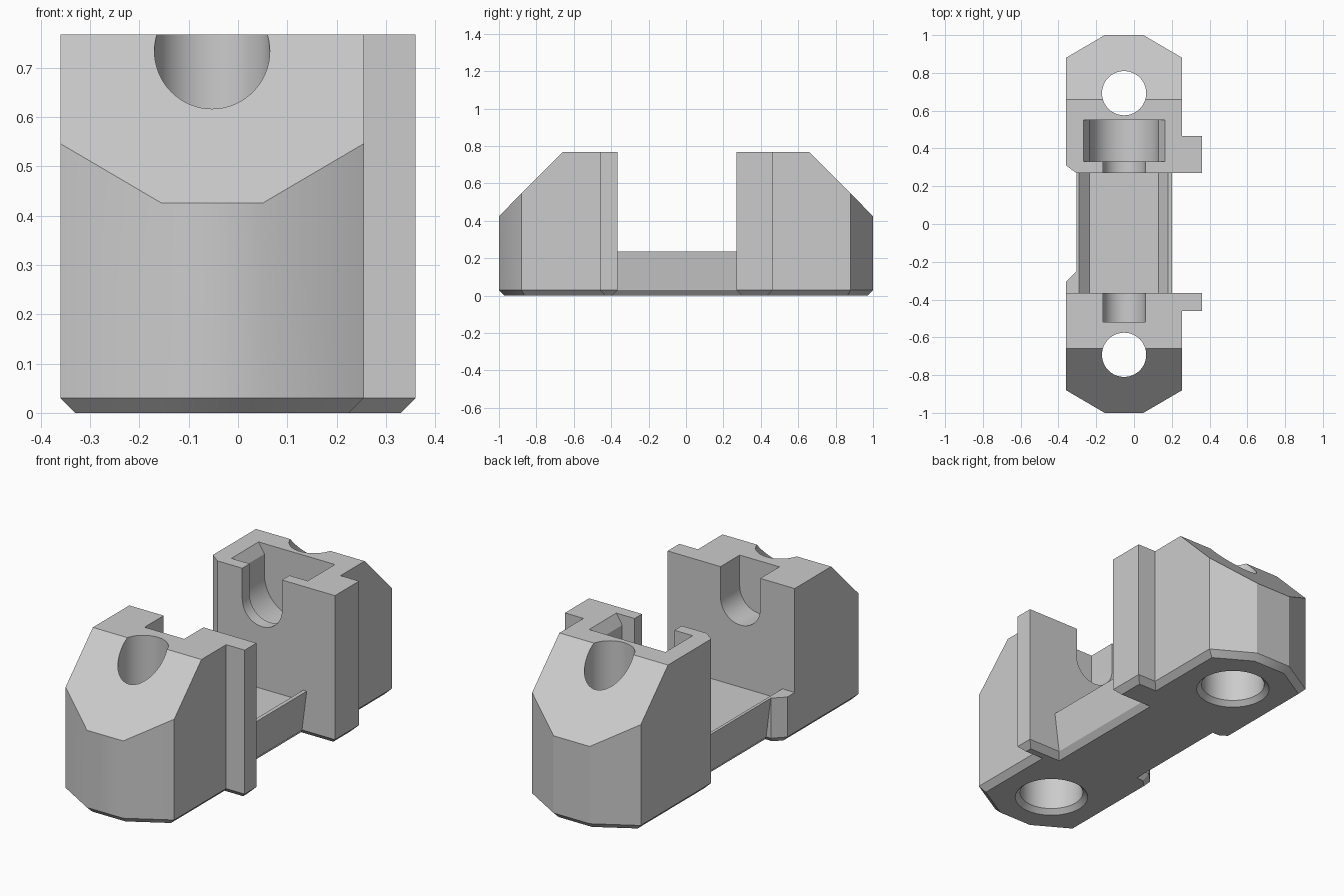
import bpy, bmesh, math
from mathutils import Vector

cube = bpy.data.objects.get("Cube")
if cube:
    bpy.data.objects.remove(cube, do_unlink=True)

CX = -0.0525      # centre line of the block
TOP = 0.767
RIM = 0.235       # bridge height
Y0, Y1 = -0.365, 0.27   # inner faces of the two blocks

grey = bpy.data.materials.new("plain_grey")
grey.use_nodes = True
grey.diffuse_color = (0.6, 0.6, 0.6, 1)
grey.node_tree.nodes["Principled BSDF"].inputs["Base Color"].default_value = (0.6, 0.6, 0.6, 1)


def prism(name, points, start, extent, bevel=0.0):
    """Extrude a closed loop of 3D points along a vector, bevelling the bottom rim."""
    bm = bmesh.new()
    face = bm.faces.new([bm.verts.new(p) for p in points])
    new = bmesh.ops.extrude_face_region(bm, geom=[face])["geom"]
    bmesh.ops.translate(bm, vec=extent, verts=[g for g in new if isinstance(g, bmesh.types.BMVert)])
    bmesh.ops.translate(bm, vec=start, verts=bm.verts)
    bmesh.ops.recalc_face_normals(bm, faces=bm.faces)
    if bevel:
        rim = [e for e in bm.edges if all(v.co.z < 0.001 for v in e.verts)]
        bmesh.ops.bevel(bm, geom=rim, offset=bevel, segments=1, affect='EDGES')
    mesh = bpy.data.meshes.new(name)
    bm.to_mesh(mesh)
    bm.free()
    mesh.materials.append(grey)
    obj = bpy.data.objects.new(name, mesh)
    bpy.context.collection.objects.link(obj)
    return obj


def plan(name, outline, height):
    return prism(name, [(x, y, 0) for x, y in outline], (0, 0, 0), (0, 0, height), 0.03)


def along_y(name, profile, y0, y1):
    return prism(name, [(x, 0, z) for x, z in profile], (0, y0, 0), (0, y1 - y0, 0))


def revolve_down(name, y, profile, sides=64):
    """Vertical bore from (radius, z) pairs, closed at both ends."""
    bm = bmesh.new()
    rings = [[bm.verts.new((CX + r * math.cos(a), y + r * math.sin(a), z))
              for a in (2 * math.pi * i / sides for i in range(sides))] for r, z in profile]
    for low, high in zip(rings, rings[1:]):
        for i in range(sides):
            j = (i + 1) % sides
            bm.faces.new((low[i], low[j], high[j], high[i]))
    bm.faces.new(rings[0][::-1])
    bm.faces.new(rings[-1])
    bmesh.ops.recalc_face_normals(bm, faces=bm.faces)
    mesh = bpy.data.meshes.new(name)
    bm.to_mesh(mesh)
    bm.free()
    mesh.materials.append(grey)
    obj = bpy.data.objects.new(name, mesh)
    bpy.context.collection.objects.link(obj)
    return obj


def u_profile(radius, z, flare=0.0):
    """Round-bottomed slot, optionally widening at the mouth."""
    arc = [math.pi * (1 + i / 24) for i in range(25)]
    pts = [(CX + radius * math.cos(a), z + radius * math.sin(a)) for a in arc]
    pts.append((CX + radius, TOP - flare * 1.6))
    rise = 0.1
    if flare:
        top = radius + flare * (1 + rise / (flare * 1.6))
    else:
        top = radius
    return pts + [(CX + top, TOP + rise), (CX - top, TOP + rise), (CX - radius, TOP - flare * 1.6)]


def combine(target, other, operation):
    other.hide_render = True
    mod = target.modifiers.new(operation, 'BOOLEAN')
    mod.operation, mod.solver, mod.object = operation, 'EXACT', other
    bpy.context.view_layer.objects.active = target
    bpy.ops.object.modifier_apply(modifier=mod.name)
    bpy.data.objects.remove(other, do_unlink=True)


# Two end blocks with side tabs
body = plan("clamp_body", [(-.36, -.88), (-.155, -1), (.05, -1), (.255, -.88), (.255, -.46),
                           (.36, -.46), (.36, Y0), (-.36, Y0)], TOP)
back = plan("back_block", [(-.36, .88), (-.155, 1), (.05, 1), (.255, .88), (.255, .465),
                           (.36, .465), (.36, Y1), (-.305, Y1), (-.36, .31)], TOP)
# Low corner pad and undercut bridge
pad = plan("corner_pad", [(-.36, -.5), (-.15, -.5), (-.15, -.25), (-.305, -.25), (-.36, -.305)], RIM)
half = ((.2525, RIM), (.226, .03), (.2, 0))
bridge = along_y("bridge", [(CX + x, z) for x, z in half] + [(CX - x, z) for x, z in half[::-1]], -.5, .42)
for part in (bridge, pad, back):
    combine(body, part, 'UNION')

# Shallow trough along the bridge
cutters = [along_y("trough", [(-.29, .3), (-.29, RIM), (-.235, .18), (.13, .18), (.18, RIM), (.18, .3)], Y0, Y1)]
# Sloped ends and vertical screw bores with counterbore
for s in (-1, 1):
    slope = [(s * .56, TOP + .1), (s * 1.1, .325), (s * 1.1, TOP + .1)]
    cutters.append(prism("slope", [(0, y, z) for y, z in slope], (-.6, 0, 0), (1.2, 0, 0)))
    cutters.append(revolve_down("bore", s * .6925, [(.198, -.02), (.154, .024), (.154, .3), (.117, .3), (.117, .9)]))
# Axle slots and the wider back pocket
cutters.append(along_y("front_slot", u_profile(.1125, .61), -.52, Y0 + .05))
cutters.append(along_y("back_slot", u_profile(.1125, .61), Y1 - .05, .4))
cutters.append(along_y("back_pocket", u_profile(.183, .61, .033), .33, .55))
for c in cutters:
    combine(body, c, 'DIFFERENCE')

# Shading: smooth bores and rounded front end, crisp edges elsewhere
bpy.ops.object.select_all(action='DESELECT')
body.select_set(True)
bpy.context.view_layer.objects.active = body
bpy.ops.object.shade_smooth_by_angle(angle=math.radians(29))
for e in body.data.edges:
    a, b = (body.data.vertices[i].co for i in e.vertices)
    if max(a.y, b.y) < -.99 and abs(a.x - b.x) < .001 and abs(a.z - b.z) > .1:
        e.use_edge_sharp = False
